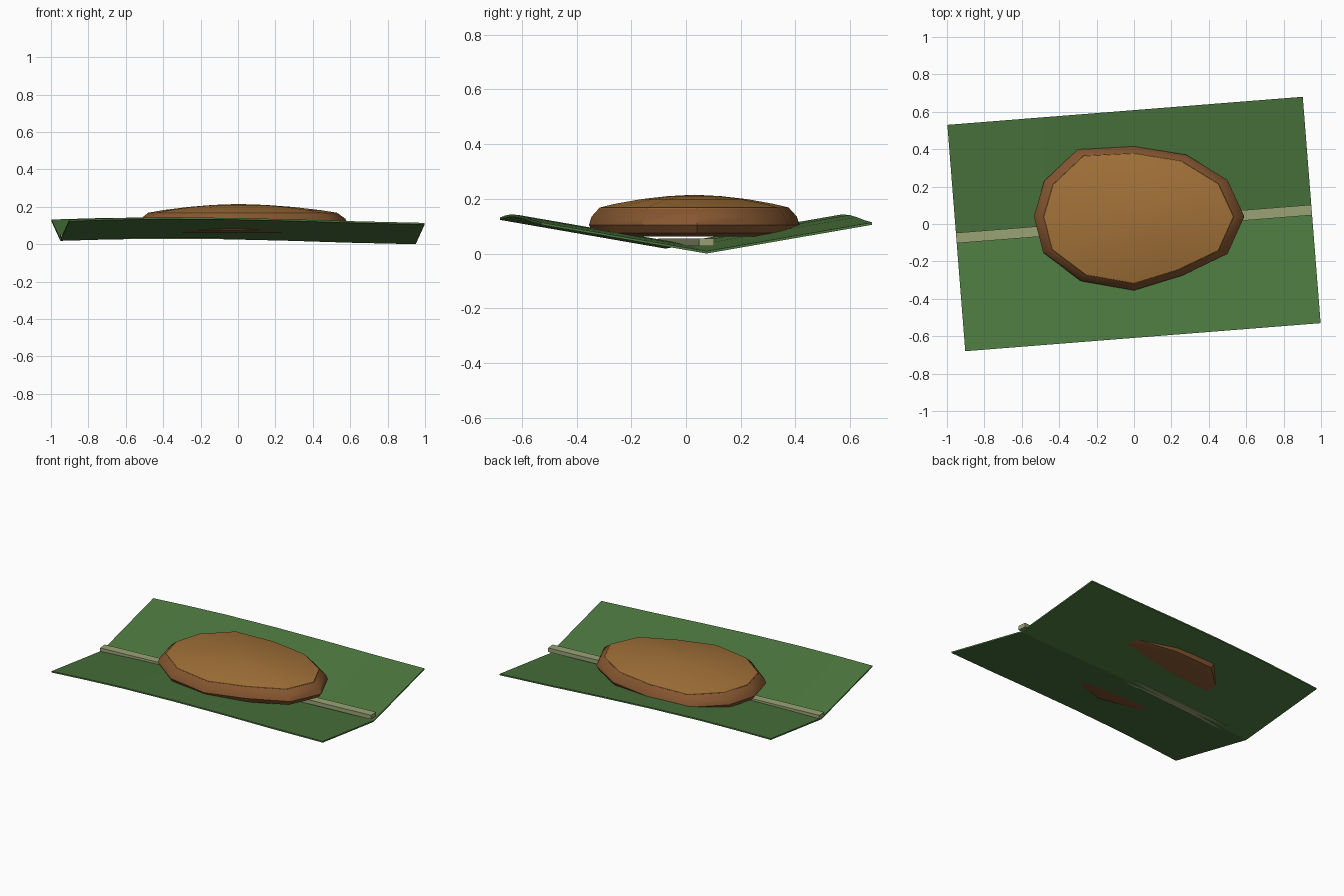
import bpy, bmesh, math
from mathutils import Matrix

if "Cube" in bpy.data.objects:
    bpy.data.objects.remove(bpy.data.objects["Cube"])

YAW = math.atan2(0.15, 1.9)


def make(name, verts, faces, color, smooth=None):
    me = bpy.data.meshes.new(name)
    me.from_pydata(verts, [], faces)
    bm = bmesh.new()
    bm.from_mesh(me)
    bmesh.ops.recalc_face_normals(bm, faces=bm.faces)
    bm.to_mesh(me)
    bm.free()
    ob = bpy.data.objects.new(name, me)
    bpy.context.collection.objects.link(ob)
    mat = bpy.data.materials.new(name)
    mat.diffuse_color = (*color, 1)
    mat.use_nodes = True
    mat.node_tree.nodes["Principled BSDF"].inputs["Base Color"].default_value = mat.diffuse_color
    me.materials.append(mat)
    if smooth:
        bpy.ops.object.select_all(action='DESELECT')
        ob.select_set(True)
        bpy.context.view_layer.objects.active = ob
        bpy.ops.object.shade_smooth_by_angle(angle=math.radians(smooth))
    return ob


def loft(name, outline, centre, rings, color, apex=None, smooth=35):
    """Stack scaled copies of an outline; rings are (scale, z)."""
    n = len(outline)
    cx, cy = centre
    verts = [(cx + (x - cx) * s, cy + (y - cy) * s, z)
             for s, z in rings for x, y in outline]
    faces = [(r * n + i, r * n + (i + 1) % n, (r + 1) * n + (i + 1) % n, (r + 1) * n + i)
             for r in range(len(rings) - 1) for i in range(n)]
    faces.append(tuple(range(n)))
    last = (len(rings) - 1) * n
    if apex is None:
        faces.append(tuple(range(last, last + n)))
    else:
        verts.append((cx, cy, apex))
        faces += [(last + i, last + (i + 1) % n, len(verts) - 1) for i in range(n)]
    return make(name, verts, faces, color, smooth)


# folded leaf: shallow V across, gentle arch along its length
spine = [(-0.953, 0.018), (-0.71, 0.025), (-0.45, 0.029), (-0.1, 0.027),
         (0.25, 0.019), (0.6, 0.008), (0.953, 0.0)]
HALF, RISE, THICK = 0.607, 0.105, 0.009
lv = [(u, v * HALF, z + abs(v) * RISE + t)
      for t in (0, THICK) for u, z in spine for v in (-1, 0, 1)]
m = len(spine) * 3
lf = []
for r in range(len(spine) - 1):
    for c in range(2):
        q = (r * 3 + c, r * 3 + c + 1, r * 3 + c + 4, r * 3 + c + 3)
        lf += [q, tuple(i + m for i in q)]
    for c in (0, 2):
        a, b = r * 3 + c, r * 3 + c + 3
        lf.append((a, b, b + m, a + m))
for base in (0, m - 3):
    for c in range(2):
        a = base + c
        lf.append((a, a + 1, a + 1 + m, a + m))
leaf = make("leaf", lv, lf, (0.075, 0.19, 0.05))
leaf.data.transform(Matrix.Rotation(YAW, 4, 'Z'))

# straight midrib lying in the fold
rib_outline = [(-0.953, -0.028), (0.953, -0.028), (0.953, 0.028), (-0.953, 0.028)]
rib = loft("leaf_rib", rib_outline, (0, 0), [(1, 0.028), (1, 0.055)],
           (0.32, 0.36, 0.18), smooth=None)
rib.data.transform(Matrix.Rotation(YAW, 4, 'Z'))

# irregular twelve-sided patty with a domed top
outline = [(0.59, 0.04), (0.5, 0.235), (0.28, 0.37), (0, 0.415), (-0.3, 0.4), (-0.48, 0.23),
           (-0.535, 0.04), (-0.485, -0.155), (-0.285, -0.305), (0, -0.355),
           (0.26, -0.275), (0.5, -0.16)]
mid = (0.0, 0.03)
loft("patty_body", outline, mid,
     [(0.88, 0.063), (0.96, 0.075), (1, 0.105), (0.975, 0.135), (0.905, 0.165)],
     (0.24, 0.095, 0.03))
loft("patty_top", outline, mid,
     [(0.905, 0.163), (0.9, 0.168), (0.75, 0.182), (0.5, 0.199), (0.25, 0.21)],
     (0.36, 0.165, 0.04), apex=0.215)
